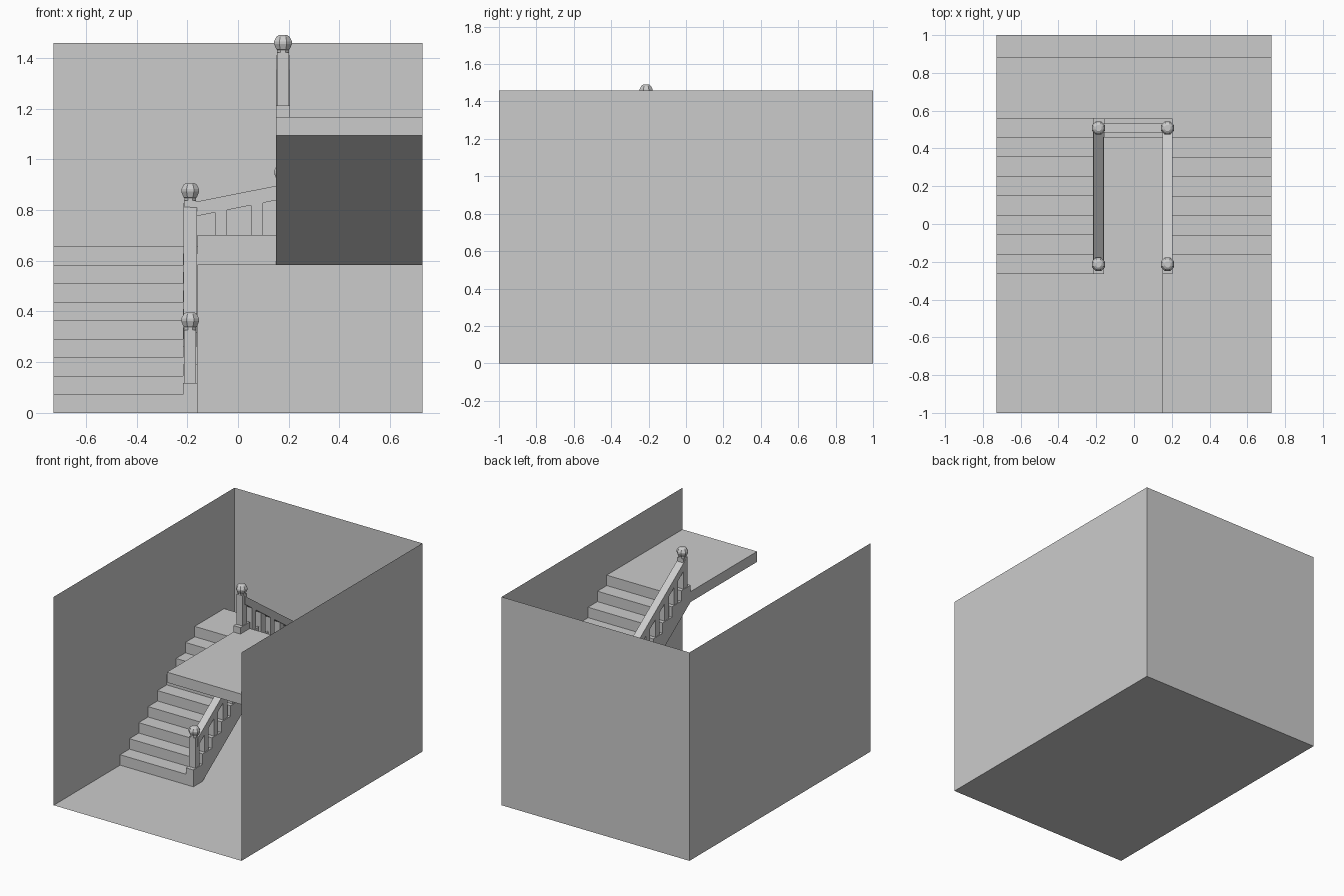
import bpy, bmesh, math
from mathutils import Vector

if "Cube" in bpy.data.objects:
    bpy.data.objects.remove(bpy.data.objects["Cube"])

R, T, Y0 = 0.0729, 0.1031, -0.265      # riser, tread, first riser position
C = 0.045                              # curb height above treads
W = 0.727                              # half width of the room
XL, XR = (-0.217, -0.16), (0.15, 0.205)  # stringer extents
CL, CR = sum(XL) / 2, sum(XR) / 2
POST_H, RAIL_T, BAL = 0.21, 0.057, 0.046


def y(i):
    return Y0 + T * i


def finish(name, bm, fix=True):
    if fix:
        bmesh.ops.recalc_face_normals(bm, faces=bm.faces[:])
    me = bpy.data.meshes.new(name)
    bm.to_mesh(me)
    bm.free()
    ob = bpy.data.objects.new(name, me)
    bpy.context.collection.objects.link(ob)
    return ob


def prism(name, pts, a, b, axis='x'):
    """Extrude a (y,z) profile along x, or an (x,z) profile along y."""
    bm = bmesh.new()
    co = (lambda p, q, t: (t, p, q)) if axis == 'x' else (lambda p, q, t: (p, t, q))
    f = bm.faces.new([bm.verts.new(co(p, q, a)) for p, q in pts])
    g = bmesh.ops.extrude_face_region(bm, geom=[f])
    d = Vector((b - a, 0, 0)) if axis == 'x' else Vector((0, b - a, 0))
    bmesh.ops.translate(bm, vec=d, verts=[v for v in g['geom'] if isinstance(v, bmesh.types.BMVert)])
    return finish(name, bm)


def box(name, x0, x1, y0, y1, z0, z1):
    return prism(name, [(y0, z0), (y1, z0), (y1, z1), (y0, z1)], x0, x1)


# Room shell: floor, two side walls and back wall
bm = bmesh.new()
H = 1.458
lo = [bm.verts.new((x, yy, 0)) for x, yy in ((-W, -1), (-W, 1), (W, 1), (W, -1))]
hi = [bm.verts.new((v.co.x, v.co.y, H)) for v in lo]
bm.faces.new(lo[::-1])
for i in range(3):
    bm.faces.new((lo[i], lo[i + 1], hi[i + 1], hi[i]))
finish("room_shell", bm, False)


# Lower flight and its stepped stringer
def lower_profile(c):
    pts = [(y(1), 0), (y(0), 0)]
    for i in range(8):
        pts += [(y(i), R * (i + 1) + c), (y(i + 1), R * (i + 1) + c)]
    if c:
        pts.append((y(8), 8 * R))
    return pts + [(y(9), 8 * R)]


prism("lower_flight", lower_profile(0), -W, XL[0])
prism("lower_stringer", lower_profile(C), *XL)

# Upper flight and its stepped stringer
treads = []
for k in range(7):
    treads.append((7 - k, 10 + k))
body = [(y(7), 8 * R)]
curb = [(y(7), 8 * R), (y(8), 8 * R), (y(8), 9 * R + C), (y(7), 9 * R + C)]
for i, n in treads:
    body += [(y(i), n * R), (y(i - 1), n * R)]
    curb += [(y(i), n * R + C), (y(i - 1), n * R + C)]
prism("upper_flight", body + [(y(0), 15 * R)], XR[1], W)
prism("upper_stringer", curb + [(y(0), 15 * R)], *XR)

# Landings
box("middle_landing", -W, W, y(8), 0.885, 8 * R, 9 * R)
box("middle_landing_side", XR[1], W, y(7), y(8), 8 * R, 9 * R)
box("middle_curb", XL[1], XR[0], y(7), y(8), 8 * R, 9 * R + C)
box("top_landing", XR[0], W, -1, y(0), 15 * R, 16 * R)


# Newel posts with octagonal finials
def newel(name, cx, cy, z):
    h = 0.0235
    box(name, cx - h, cx + h, cy - h, cy + h, z, z + POST_H)
    prof = [(0.025, -0.002), (0.025, 0.010), (0.029, 0.013), (0.038, 0.034),
            (0.038, 0.044), (0.028, 0.062), (0.017, 0.069)]
    bm = bmesh.new()
    rings = []
    for r, dz in prof:
        rings.append([bm.verts.new((cx + r * math.cos(math.pi * (k + .5) / 4),
                                    cy + r * math.sin(math.pi * (k + .5) / 4),
                                    z + POST_H + dz)) for k in range(8)])
    for a, b in zip(rings, rings[1:]):
        for k in range(8):
            bm.faces.new((a[k], a[k - 1], b[k - 1], b[k]))
    bm.faces.new(rings[0])
    bm.faces.new(rings[-1])
    finish(name + "_finial", bm)


YA, YB = y(0.5), y(7.5)
newel("bottom_newel", CL, YA, R + C)
newel("turn_newel_left", CL, YB, 8 * R + C)
newel("turn_newel_right", CR, YB, 9 * R + C)
newel("top_newel", CR, YA, 16 * R + C)


# Handrails and balusters, with baluster tops cut to the rail slope
def railing(name, p0, p1, balusters, centre, axis, width):
    (a, za), (b, zb) = p0, p1
    za += POST_H - 0.01
    zb += POST_H - 0.01
    top = lambda t: za + (zb - za) * (t - a) / (b - a)
    prism(name + "_handrail", [(a, za - RAIL_T), (b, zb - RAIL_T), (b, zb), (a, za)],
          centre - width / 2, centre + width / 2, axis)
    for n, (t, z) in enumerate(balusters):
        l, r = t - BAL / 2, t + BAL / 2
        prism(f"{name}_baluster_{n + 1}",
              [(l, z), (r, z), (r, top(r) - RAIL_T), (l, top(l) - RAIL_T)],
              centre - BAL / 2, centre + BAL / 2, axis)


railing("lower", (YA, R + C), (YB, 8 * R + C),
        [(y(i + .5), R * (i + 1) + C) for i in range(1, 7)], CL, 'x', 0.053)
railing("upper", (YB, 9 * R + C), (YA, 16 * R + C),
        [(y(i - .5), n * R + C) for i, n in treads[:-1]], CR, 'x', 0.053)
railing("middle", (CL, 8 * R + C), (CR, 9 * R + C),
        [(-0.067, 9 * R + C), (0.075, 9 * R + C)], YB, 'y', 0.05)
